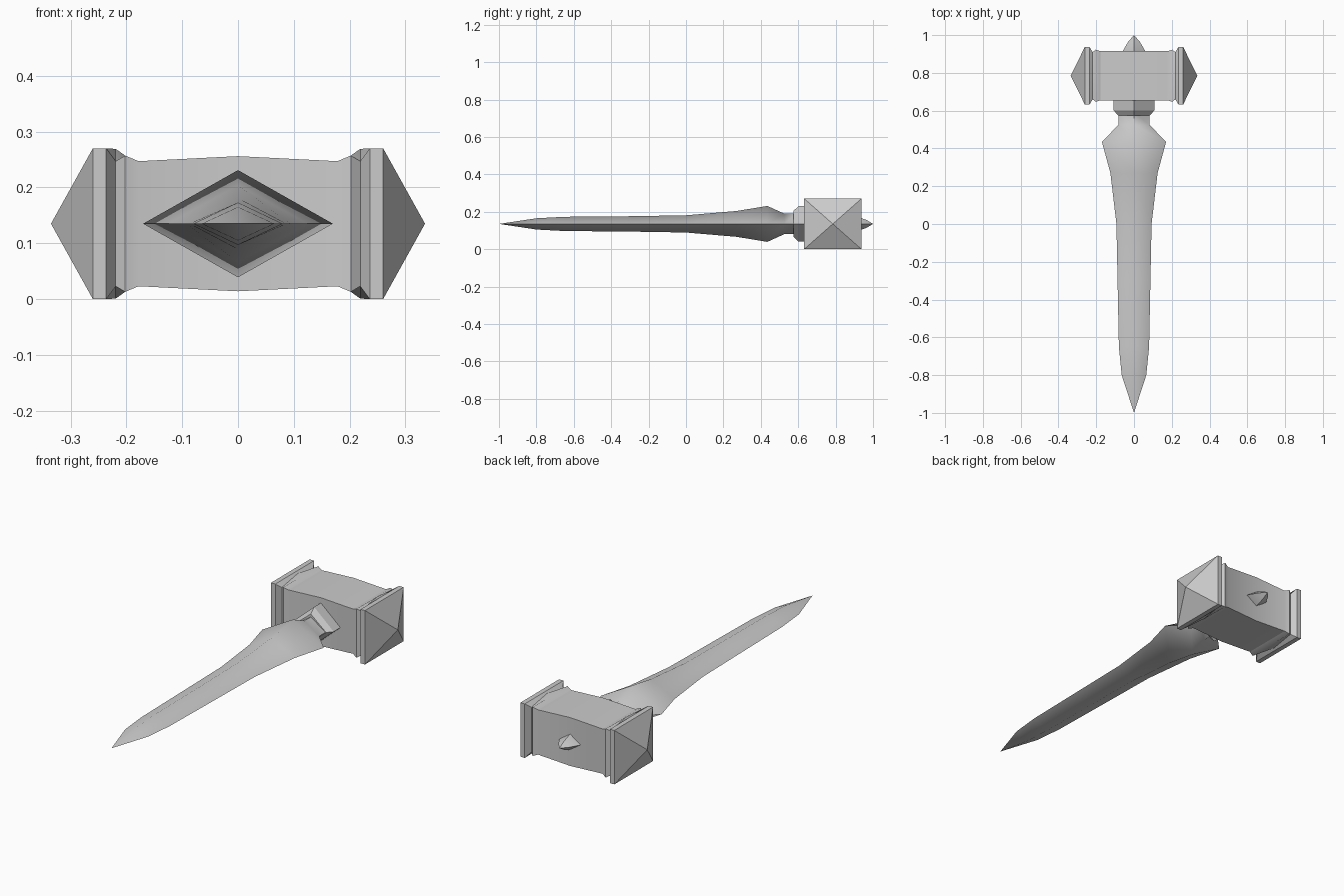
import bpy, bmesh, math

if "Cube" in bpy.data.objects:
    bpy.data.objects.remove(bpy.data.objects["Cube"])

ZC = 0.135   # height of the hammer's centre line
YC = 0.785   # middle of the head along y


def loft(name, rings, angle):
    """Skin a list of equal-length point rings, closing both ends."""
    bm = bmesh.new()
    loops = [[bm.verts.new(p) for p in ring] for ring in rings]
    n = len(loops[0])
    for a, b in zip(loops, loops[1:]):
        for i in range(n):
            j = (i + 1) % n
            bm.faces.new((a[i], a[j], b[j], b[i]))
    bm.faces.new(loops[0])
    bm.faces.new(loops[-1])
    bmesh.ops.remove_doubles(bm, verts=bm.verts, dist=1e-5)
    bmesh.ops.recalc_face_normals(bm, faces=bm.faces)
    mesh = bpy.data.meshes.new(name)
    bm.to_mesh(mesh)
    bm.free()
    obj = bpy.data.objects.new(name, mesh)
    bpy.context.collection.objects.link(obj)
    bpy.ops.object.select_all(action='DESELECT')
    obj.select_set(True)
    bpy.context.view_layer.objects.active = obj
    bpy.ops.object.shade_smooth_by_angle(angle=math.radians(angle))
    return obj


def diamond(y, w, h):
    return [(w, y, ZC), (0, y, ZC + h), (-w, y, ZC), (0, y, ZC - h)]


def head_ring(x, a, b, m):
    """Rectangle a by b (half sizes) whose top and bottom midpoints sit at m."""
    pts = [(a, b), (0, m), (-a, b), (-a, -b), (0, -m), (a, -b)]
    return [(x, YC + y, ZC + z) for y, z in pts]


# Head: pyramid cap, cap band, pinched groove, collar, swollen body
half = [
    (0.26, 0.153, 0.135, 0.135),
    (0.236, 0.153, 0.135, 0.135),
    (0.219, 0.125, 0.112, 0.134),
    (0.202, 0.138, 0.122, 0.122),
    (0.178, 0.13, 0.112, 0.112),
]
rings = [head_ring(0.335, 0, 0, 0)]
rings += [head_ring(*s) for s in half]
rings += [head_ring(0, 0.13, 0.121, 0.121)]
rings += [head_ring(-x, a, b, m) for x, a, b, m in reversed(half)]
rings += [head_ring(-0.335, 0, 0, 0)]
loft("hammer_head", rings, 25)

# Handle: diamond section flaring below the neck, pointed pommel
handle = [
    (-1.0, 0, 0), (-0.8, 0.065, 0.03), (-0.65, 0.08, 0.038),
    (-0.3, 0.087, 0.041), (0.0, 0.093, 0.046), (0.27, 0.125, 0.069),
    (0.435, 0.17, 0.096), (0.525, 0.082, 0.055), (0.59, 0.082, 0.055),
]
loft("handle", [diamond(*s) for s in handle], 65)

# Collar joining handle and head
guard = [(0.575, 0.085, 0.07), (0.602, 0.108, 0.095), (0.67, 0.108, 0.095)]
loft("neck_collar", [diamond(*s) for s in guard], 20)

# Small spike on the far side of the head
spike = [(0.9, 0.058, 0.038), (0.92, 0.057, 0.038), (0.965, 0.031, 0.021), (1.0, 0, 0)]
loft("top_spike", [diamond(*s) for s in spike], 30)
